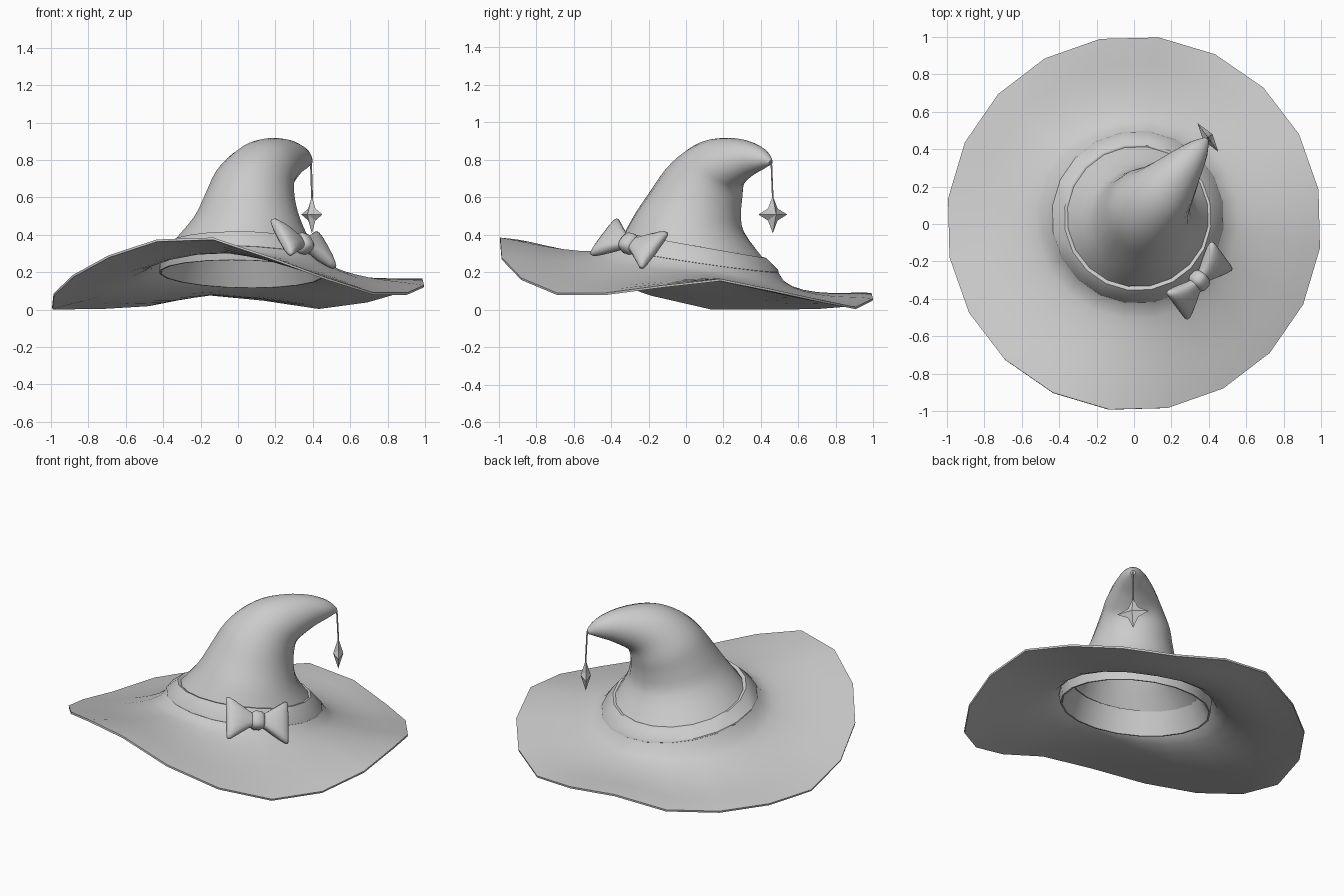
import bpy, math
from mathutils import Vector, Matrix

if "Cube" in bpy.data.objects:
    bpy.data.objects.remove(bpy.data.objects["Cube"])

N = 20
ANG = [math.radians(10.4 + 18 * k) for k in range(N)]

grey = bpy.data.materials.new("plain grey")
grey.diffuse_color = (0.6, 0.6, 0.6, 1)
grey.use_nodes = True
grey.node_tree.nodes["Principled BSDF"].inputs["Base Color"].default_value = grey.diffuse_color


def make(name, verts, faces, smooth=40, thick=0):
    me = bpy.data.meshes.new(name)
    me.from_pydata([tuple(v) for v in verts], [], faces)
    me.materials.append(grey)
    ob = bpy.data.objects.new(name, me)
    bpy.context.collection.objects.link(ob)
    bpy.ops.object.select_all(action='DESELECT')
    ob.select_set(True)
    bpy.context.view_layer.objects.active = ob
    if thick:
        mod = ob.modifiers.new("cloth thickness", 'SOLIDIFY')
        mod.thickness = thick
        mod.offset = -1
        bpy.ops.object.modifier_apply(modifier=mod.name)
    if smooth:
        bpy.ops.object.shade_smooth_by_angle(angle=math.radians(smooth))
    return ob


def loft(name, rings, cap_start=False, cap_end=False, closed=False, smooth=40, thick=0):
    n, m = len(rings[0]), len(rings)
    verts = [p for ring in rings for p in ring]
    faces = []
    for i in range(m if closed else m - 1):
        a, b = i * n, ((i + 1) % m) * n
        for j in range(n):
            k = (j + 1) % n
            faces.append((a + j, a + k, b + k, b + j))
    if cap_start:
        faces.append(tuple(reversed(range(n))))
    if cap_end:
        faces.append(tuple(range((m - 1) * n, m * n)))
    return make(name, verts, faces, smooth, thick)


def tilted_ring(c, r, normal):
    q = Vector((0, 0, 1)).rotation_difference(Vector(normal))
    return [Vector(c) + q @ Vector((r * math.cos(a), r * math.sin(a), 0)) for a in ANG]


def slanted_ring(r, z, sx, sy):
    # ring on a slanted plane, high at the front and low at the back
    return [Vector((0.02 + r * math.cos(a), 0.037 + r * math.sin(a),
                    z - sx * r * math.cos(a) - sy * r * math.sin(a))) for a in ANG]


def catmull(p0, p1, p2, p3, t):
    return [0.5 * (2 * b + (c - a) * t + (2 * a - 5 * b + 4 * c - d) * t * t
                   + (3 * b - a - 3 * c + d) * t ** 3)
            for a, b, c, d in zip(p0, p1, p2, p3)]


# wavy brim: rim heights going round, sagging towards the crown, most at back left
rim_z = [.165, .105, .05, .015, .06, .09, .03, .015, .013, .013,
         .085, .185, .29, .375, .385, .28, .17, .09, .09, .13]
rim = [Vector((1.003 * math.cos(a), 1.003 * math.sin(a) + 0.003, z))
       for a, z in zip(ANG, rim_z)]
base = slanted_ring(0.455, 0.276, 0.04, 0.15)
sag_by_angle = [.88 + .33 * math.cos(a - math.radians(135)) for a in ANG]
rings = []
for t, sag in [(1, 0), (.87, .012), (.72, .030), (.57, .046), (.43, .057),
               (.28, .062), (.16, .058), (.07, .042), (0, 0)]:
    rings.append([b.lerp(e, t) - Vector((0, 0, sag * m))
                  for b, e, m in zip(base, rim, sag_by_angle)])
loft("hat_brim", rings, smooth=45, thick=0.012)

# bent crown: centre, radius, ring normal
keys = [
    (.02, .041, .336, .383, .01, .17, .98),
    (.055, .02, .462, .297, .08, .17, .98),
    (.070, .05, .57, .252, .17, .21, .96),
    (.090, .095, .67, .220, .27, .32, .90),
    (.135, .148, .75, .182, .40, .45, .80),
    (.195, .215, .792, .150, .53, .60, .60),
    (.28, .32, .811, .101, .63, .71, .25),
    (.350, .405, .803, .056, .66, .74, -.10),
    (.388, .453, .787, .014, .64, .72, -.28),
]
ext = [keys[0]] + keys + [keys[-1]]
rings = []
for i in range(len(keys) - 1):
    for s in range(3):
        v = catmull(*ext[i:i + 4], s / 3)
        rings.append(tilted_ring(v[:3], v[3], v[4:]))
v = keys[-1]
rings.append(tilted_ring(v[:3], v[3], v[4:]))
loft("hat_crown", rings, cap_end=True, smooth=50, thick=0.01)

# hat band: outer slope above the brim, inner wall lining the opening
loft("hat_band", [slanted_ring(.442, .190, .02, .17), slanted_ring(.450, .262, .04, .15),
                  slanted_ring(.462, .272, .04, .15), slanted_ring(.460, .280, .04, .15),
                  slanted_ring(.394, .347, .01, .18), slanted_ring(.385, .347, .01, .18),
                  slanted_ring(.374, .340, .01, .18), slanted_ring(.432, .190, .02, .17)],
     closed=True, smooth=35)

# bow, in its own frame: x along the wings, z up the bow, y through it
bx = Vector((.2325, .265, -.07)).normalized()
bz = Vector((-.0975, .145, .185))
bz = (bz - bx * bz.dot(bx)).normalized()
by = bz.cross(bx)
bow_frame = Matrix((bx, by, bz)).transposed()
bow_at = Vector((.35, -.303, .353))


def section(x, half_h, half_t):
    pts = []
    for k in range(16):
        a = 2 * math.pi * k / 16
        c, s = math.cos(a), math.sin(a)
        p = Vector((x, math.copysign(abs(c) ** .7, c) * half_t,
                    math.copysign(abs(s) ** .7, s) * half_h))
        pts.append(bow_at + bow_frame @ p)
    return pts


wing = [(.01, .034, .026), (.05, .050, .033), (.10, .083, .041), (.145, .113, .040),
        (.172, .130, .031), (.186, .128, .020), (.190, .115, .009)]
for name, side in (("bow_wing_upper", -1), ("bow_wing_lower", 1)):
    secs = [section(side * x, h, t) for x, h, t in wing]
    if side < 0:
        secs.reverse()
    loft(name, secs, True, True, smooth=60)

# rounded knot
knot = [(-.042, .025, .022), (-.036, .045, .038), (-.018, .055, .048), (.018, .055, .048),
        (.036, .045, .038), (.042, .025, .022)]
loft("bow_knot", [section(*k) for k in knot], True, True, smooth=70)

# thread hanging from the tip
top, bottom = Vector((.39, .455, .79)), Vector((.396, .463, .595))
loft("charm_thread", [[p + Vector((.005 * math.cos(k * math.pi / 3), .005 * math.sin(k * math.pi / 3), 0))
                       for k in range(6)] for p in (bottom, top)], True, True)

# four-pointed star charm
centre = Vector((.395, .463, .508))
across = Vector((.11, -.15, 0)).normalized()
depth = Vector((.15, .11, 0)).normalized() * 0.03
verts = []
for k in range(8):
    a = k * math.pi / 4
    r = (.095 if k % 4 == 0 else .1) if k % 2 == 0 else .045
    verts.append(centre + across * r * math.cos(a) + Vector((0, 0, r * math.sin(a))))
verts += [centre + depth, centre - depth]
faces = []
for k in range(8):
    n = (k + 1) % 8
    faces += [(k, n, 8), (n, k, 9)]
star = make("star_charm", verts, faces, smooth=0)
# make every star face point outwards
for p in star.data.polygons:
    if p.normal.dot(p.center - centre) < 0:
        p.flip()
star.data.update()
